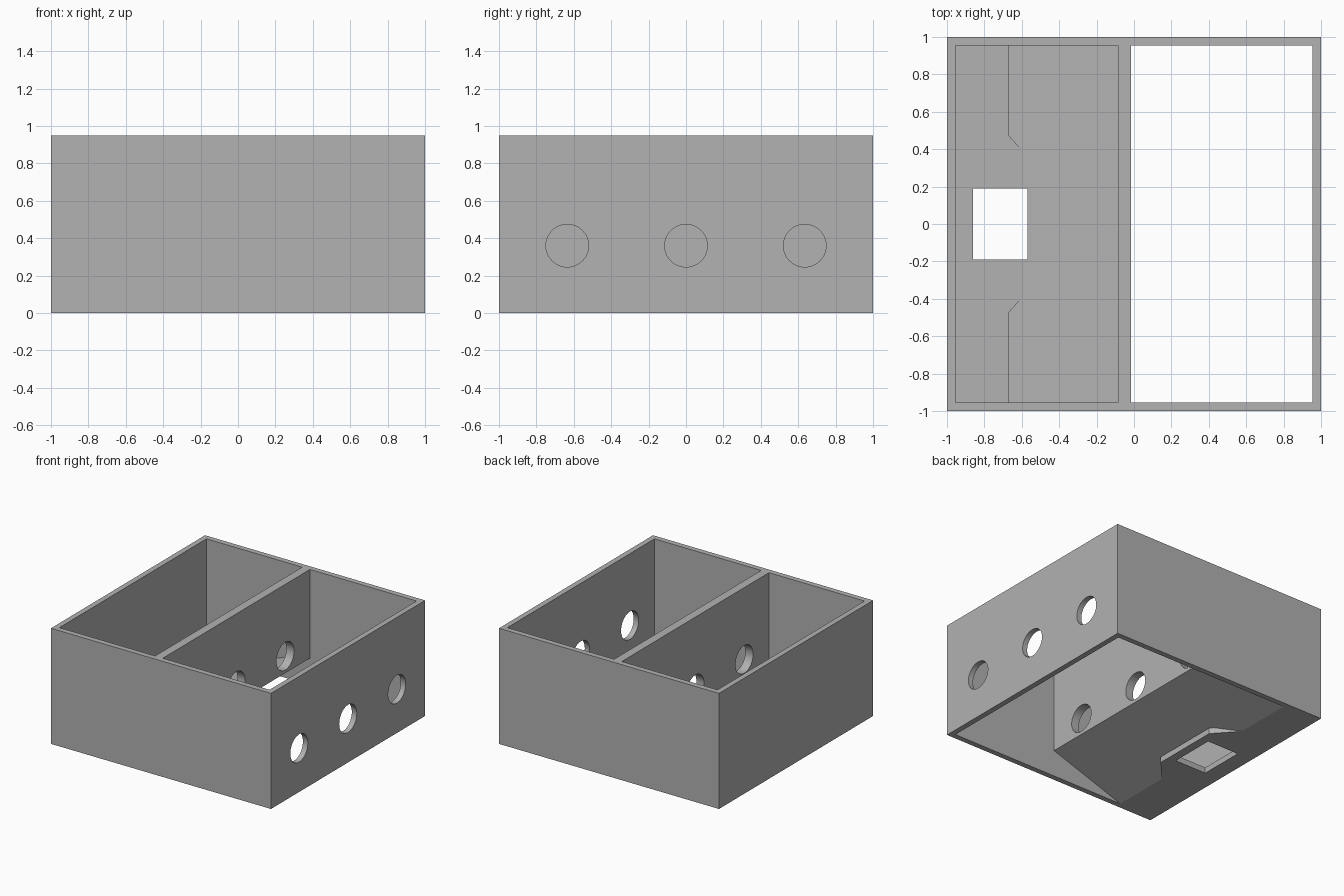
import bpy, bmesh, math
from mathutils import Matrix, Vector

old = bpy.data.objects.get("Cube")
if old:
    bpy.data.objects.remove(old, do_unlink=True)

# Single plain grey
GREY = (0.445, 0.445, 0.445, 1)
grey = bpy.data.materials.new("plain_grey")
grey.use_nodes = True
grey.diffuse_color = GREY
grey.node_tree.nodes["Principled BSDF"].inputs["Base Color"].default_value = GREY

H = 0.95      # overall height
IN = 0.955    # inner face of the outer walls
DIV = (-0.085, -0.015)   # divider faces
FOOT = -0.667  # where the ramp meets the ground
RISE = 0.338   # ramp gradient


def finish(name, bm):
    bmesh.ops.recalc_face_normals(bm, faces=bm.faces[:])
    mesh = bpy.data.meshes.new(name)
    bm.to_mesh(mesh)
    bm.free()
    mesh.materials.append(grey)
    ob = bpy.data.objects.new(name, mesh)
    bpy.context.collection.objects.link(ob)
    return ob


def prism(name, outline, offset):
    """Extrude a closed 3D outline along an offset."""
    bm = bmesh.new()
    face = bm.faces.new([bm.verts.new(p) for p in outline])
    ext = bmesh.ops.extrude_face_region(bm, geom=[face], use_keep_orig=True)
    moved = [g for g in ext["geom"] if isinstance(g, bmesh.types.BMVert)]
    bmesh.ops.translate(bm, verts=moved, vec=offset)
    return finish(name, bm)


def box(name, x, y, z):
    base = [(x[0], y[0], z[0]), (x[1], y[0], z[0]),
            (x[1], y[1], z[0]), (x[0], y[1], z[0])]
    return prism(name, base, (0, 0, z[1] - z[0]))


def cut(target, cutter):
    mod = target.modifiers.new("cut", 'BOOLEAN')
    mod.operation = 'DIFFERENCE'
    mod.solver = 'EXACT'
    mod.object = cutter
    cutter.hide_render = True
    cutter.hide_set(True)
    cutter.display_type = 'WIRE'


# Outer walls, open at top and bottom
walls = box("outer_walls", (-1, 1), (-1, 1), (0, H))
cut(walls, box("cavity_cutter", (-IN, IN), (-IN, IN), (-0.1, H + 0.1)))

# Dividing wall, its foot following the ramp
foot = [RISE * (x - FOOT) for x in DIV]
divider = prism("divider", [(DIV[0], -IN, foot[0]), (DIV[1], -IN, foot[1]),
                            (DIV[1], -IN, H), (DIV[0], -IN, H)], (0, 2 * IN, 0))

# Sloping ramp rising from the floor to the divider
ramp = prism("ramp", [(FOOT, -IN, 0), (DIV[0], -IN, foot[0]),
                      (DIV[0], -IN, foot[0] + 0.022), (FOOT, -IN, 0.022)],
             (0, 2 * IN, 0))

# Flat floor plate with a tapered tongue
half = [(-IN, IN), (FOOT, IN), (FOOT, 0.47), (-0.5, 0.285)]
outline = half + [(x, -y) for x, y in reversed(half)]
floor = prism("floor_plate", [(x, y, 0) for x, y in outline], (0, 0, 0.048))

# Rectangular outlet through the floor and ramp
outlet = box("outlet_cutter", (-0.86, -0.57), (-0.19, 0.19), (-0.1, 0.3))
cut(floor, outlet)
cut(ramp, outlet)

# Row of round holes through the right wall and the divider
bm = bmesh.new()
for y in (-0.635, 0, 0.635):
    place = Matrix.Translation(Vector((0.5, y, 0.36))) @ Matrix.Rotation(math.pi / 2, 4, 'Y')
    bmesh.ops.create_cone(bm, cap_ends=True, segments=48, radius1=0.114,
                          radius2=0.114, depth=1.4, matrix=place)
holes = finish("round_hole_cutter", bm)
cut(walls, holes)
cut(divider, holes)
